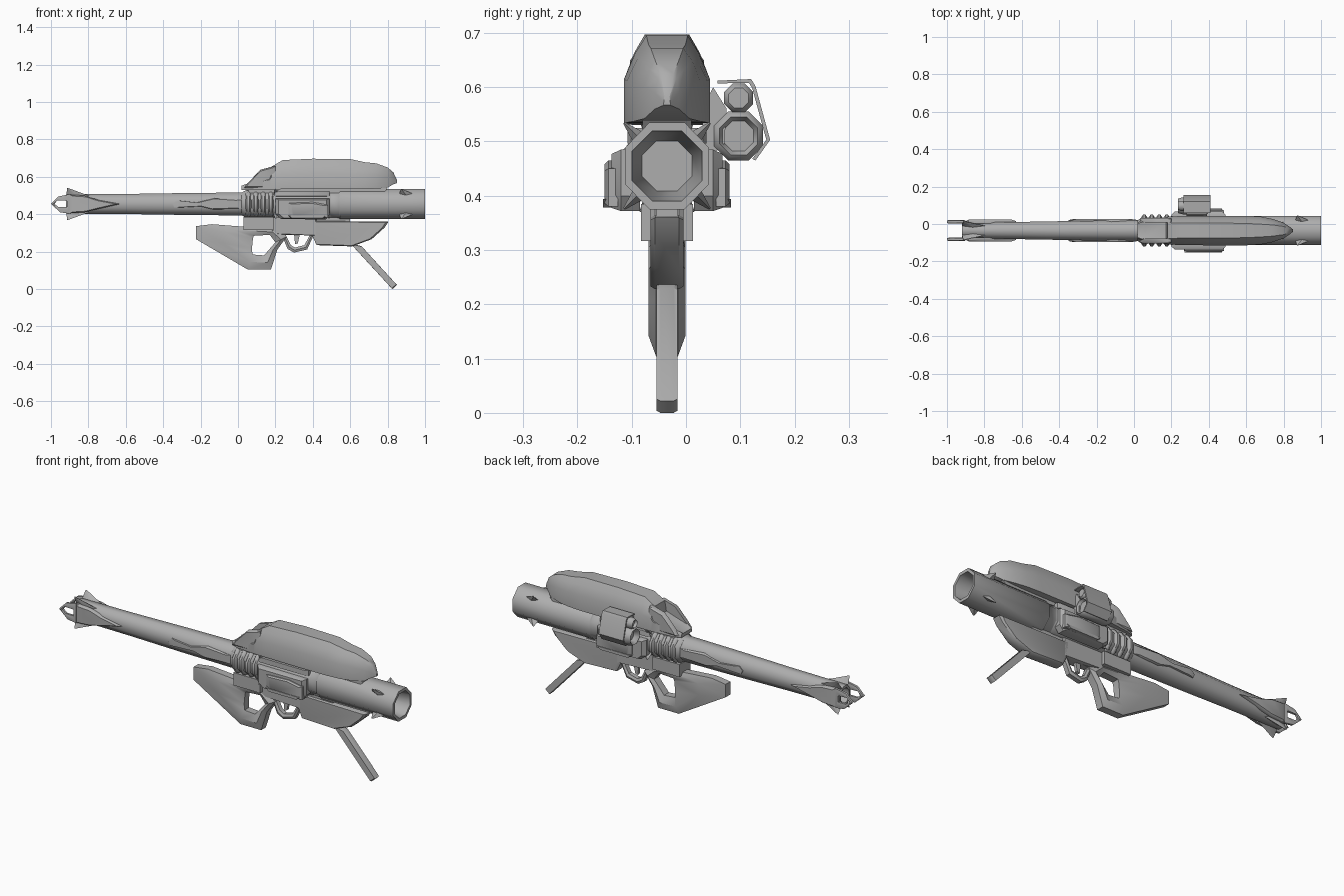
import bpy, bmesh, math

YC, ZC = -0.035, 0.455          # barrel axis

grey = bpy.data.materials.new("gunmetal grey")
grey.diffuse_color = (0.42, 0.42, 0.42, 1)


def skin(name, loops, caps=True, closed=False, angle=35):
    """Join equal-length point loops with faces."""
    bm = bmesh.new()
    rows = [[bm.verts.new(p) for p in lp] for lp in loops]
    n = len(rows[0])
    pairs = list(zip(rows, rows[1:])) + ([(rows[-1], rows[0])] if closed else [])
    for a, b in pairs:
        for i in range(n):
            j = (i + 1) % n
            bm.faces.new((a[i], a[j], b[j], b[i]))
    if caps and not closed:
        bm.faces.new(rows[0][::-1])
        bm.faces.new(rows[-1])
    bmesh.ops.recalc_face_normals(bm, faces=bm.faces)
    me = bpy.data.meshes.new(name)
    bm.to_mesh(me)
    bm.free()
    me.shade_smooth()
    me.set_sharp_from_angle(angle=math.radians(angle))
    me.materials.append(grey)
    ob = bpy.data.objects.new(name, me)
    bpy.context.collection.objects.link(ob)
    return ob


def tube(name, rows, n=8, yc=YC, zc=ZC, angle=50):
    """Rows of (x, y radius, z radius) along the x axis."""
    loops = []
    for x, ry, rz in rows:
        ang = [(i + 0.5) * 2 * math.pi / n for i in range(n)]
        loops.append([(x, yc + ry * math.cos(a), zc + rz * math.sin(a)) for a in ang])
    return skin(name, loops, angle=angle)


def prism(name, pts, layers):
    """Side outline (x, z) repeated at layers of (y, scale about its middle)."""
    cx = sum(p[0] for p in pts) / len(pts)
    cz = sum(p[1] for p in pts) / len(pts)
    return skin(name, [[(cx + (x - cx) * s, y, cz + (z - cz) * s) for x, z in pts]
                       for y, s in layers])


def frame(name, outer, inner, yc, edge, mid):
    """Outline with a hole, thicker along its middle line."""
    m = [((a[0] + b[0]) / 2, (a[1] + b[1]) / 2) for a, b in zip(outer, inner)]
    order = [(outer, -edge), (m, -mid), (inner, -edge), (inner, edge), (m, mid), (outer, edge)]
    return skin(name, [[(x, yc + y, z) for x, z in pts] for pts, y in order], closed=True)


def blade(name, x0, x1, xt, r0, rt, deg, w):
    """Thorn standing out from the barrel at an angle."""
    a = math.radians(deg)
    def at(x, r, t):
        return (x, YC + r * math.cos(a) - t * math.sin(a), ZC + r * math.sin(a) + t * math.cos(a))
    xm = (x0 + x1) / 2
    base = [at(x0, r0, 0), at(xm, r0, w), at(x1, r0, 0), at(xm, r0, -w)]
    tip = [at(xt + dx, rt, t) for dx, t in ((-.003, 0), (0, .002), (.003, 0), (0, -.002))]
    return skin(name, [base, tip])


# barrels
tube("front_barrel", [(.49, .076, .078), (.54, .078, .08), (.545, .084, .087), (1, .084, .087),
                      (1, .07, .07), (.8, .05, .05)])
tube("rear_barrel", [(-.80, .034, .04), (-.92, .036, .042), (-.92, .046, .056), (-.6, .05, .058),
                     (-.3, .056, .063), (.06, .059, .067)])
tube("receiver", [(.02, .06, .066), (.04, .075, .078), (.48, .08, .082), (.50, .076, .078)])
for i in range(4):
    x = .055 + i * .04
    tube("cooling_rib_%d" % (i + 1), [(x - .016, .074, .066), (x - .006, .09, .077),
                                      (x + .006, .09, .077), (x + .016, .074, .066)], 10)

# parts mirrored on both sides of the barrel axis
for side, s in (("right", -1), ("left", 1)):
    y = lambda d: YC + s * d
    prism(side + "_receiver_pod", [(.20, .40), (.23, .375), (.47, .372), (.49, .40), (.49, .485), (.20, .485)],
          [(y(.05), 1), (y(.085), 1), (y(.102), .88)])
    prism(side + "_pod_panel", [(.27, .40), (.29, .38), (.48, .38), (.48, .45), (.40, .465), (.27, .46)],
          [(y(.09), 1), (y(.108), 1), (y(.115), .85)])
    prism(side + "_pod_lower_lip", [(.26, .395), (.28, .378), (.46, .378), (.48, .395)],
          [(y(.08), 1), (y(.118), .9)])
    prism(side + "_upper_rail", [(.19, .495), (.49, .495), (.49, .525), (.20, .525)],
          [(y(.03), 1), (y(.066), 1), (y(.073), .9)])
    prism(side + "_barrel_plate", [(-.35, .455), (-.33, .475), (-.22, .463), (-.12, .487), (.02, .478),
                                   (.02, .43), (-.13, .425), (-.20, .442), (-.34, .435)],
          [(y(.045), 1), (y(.056), 1), (y(.061), .85)])
    prism(side + "_muzzle_plate", [(-.90, .505), (-.82, .50), (-.74, .475), (-.63, .455), (-.74, .43),
                                   (-.82, .41), (-.90, .405)], [(y(.038), 1), (y(.05), 1), (y(.058), .85)])
    frame(side + "_muzzle_tip", [(-1, .455), (-.96, .495), (-.90, .507), (-.90, .403), (-.95, .41)],
          [(-.98, .455), (-.968, .474), (-.915, .472), (-.915, .438), (-.96, .438)], y(.047), .006, .009)
    prism(side + "_rear_fin", [(.03, .54), (.05, .565), (.12, .638), (.20, .66), (.22, .54)],
          [(y(.042), 1), (y(.062), .97), (y(.068), .85)])
    for level, deg in (("upper", 1), ("lower", -1)):
        base = 90 - s * 90
        a = base + s * deg * 45
        blade("front_%s_%s_thorn" % (side, level), .86, .945, .875, .072, .112, a, .014)
        blade("muzzle_%s_%s_fin" % (side, level), -.92, -.78, -.91, .044, .098, base + s * deg * 60, .014)
        blade("receiver_%s_%s_thorn" % (side, level), .19, .26, .2, .07, .11, a, .012)

# top housing, lofted along the barrel: x, bottom, shoulder, top, half width, top half width
rows = [(.02, .53, .542, .548, .045, .03), (.06, .53, .555, .565, .06, .04), (.17, .532, .585, .60, .072, .044),
        (.18, .533, .60, .655, .074, .042), (.24, .534, .612, .69, .077, .041), (.40, .534, .615, .697, .079, .041),
        (.60, .534, .615, .695, .079, .038), (.68, .535, .612, .678, .074, .034), (.74, .537, .61, .672, .062, .03),
        (.80, .542, .60, .65, .042, .022), (.83, .56, .59, .625, .022, .012), (.85, .567, .572, .58, .006, .004)]
skin("top_housing", [[(x, YC - w, b), (x, YC - w, sh), (x, YC - (w + t) / 2, (sh + z) / 2 + .008), (x, YC - t, z),
                      (x, YC + t, z), (x, YC + (w + t) / 2, (sh + z) / 2 + .008), (x, YC + w, sh), (x, YC + w, b)]
                     for x, b, sh, z, w, t in rows], angle=40)
prism("housing_rail", [(.06, .515), (.78, .515), (.80, .54), (.05, .54)], [(YC - .045, 1), (YC + .045, 1)])

# stock with thumb hole, and the block that carries it
frame("stock", [(-.225, .336), (-.225, .267), (.053, .104), (.176, .104), (.21, .21), (.26, .28), (.20, .32), (-.14, .347)],
      [(.08, .272), (.075, .22), (.077, .185), (.14, .18), (.165, .21), (.20, .25), (.17, .29), (.085, .285)],
      YC, .02, .034)
prism("stock_block", [(.03, .317), (.19, .317), (.19, .385), (.03, .385)], [(YC - .048, 1), (YC + .048, 1)])

# trigger group
prism("trigger_housing", [(.18, .295), (.42, .285), (.42, .385), (.18, .385)],
      [(YC - .03, .95), (YC - .022, 1), (YC + .022, 1), (YC + .03, .95)])
frame("trigger_guard", [(.23, .30), (.265, .215), (.30, .195), (.37, .212), (.41, .30)],
      [(.255, .29), (.282, .235), (.305, .222), (.355, .235), (.385, .29)], YC, .012, .018)
prism("trigger", [(.30, .29), (.33, .29), (.32, .245), (.305, .24)], [(YC - .008, 1), (YC + .008, 1)])

# foregrip
prism("foregrip", [(.38, .365), (.805, .36), (.785, .33), (.715, .267), (.61, .228), (.42, .235), (.39, .30)],
      [(YC - .03, .93), (YC - .022, 1), (YC + .022, 1), (YC + .03, .93)])
prism("foregrip_mount", [(.42, .355), (.60, .355), (.60, .39), (.42, .39)], [(YC - .02, 1), (YC + .02, 1)])

# folding support leg
prism("support_leg", [(.60, .245), (.66, .23), (.85, .022), (.825, 0)],
      [(YC - .019, .97), (YC - .012, 1), (YC + .012, 1), (YC + .019, .97)])

# sight on the left side: two lens barrels under a folded cover
SY = .097
tube("lower_lens", [(.26, .025, .025), (.245, .032, .032), (.235, .042, .042), (.26, .049, .049), (.39, .049, .049),
                    (.40, .038, .038), (.385, .03, .03)], 8, SY, .51)
tube("upper_lens", [(.25, .018, .018), (.235, .022, .022), (.25, .029, .029), (.39, .029, .029),
                    (.40, .02, .02)], 8, SY, .58)
cover = [(.058, .612), (.12, .615), (.128, .602), (.155, .503), (.128, .465),
         (.122, .468), (.148, .503), (.122, .598), (.116, .608), (.058, .607)]
skin("sight_cover", [[(x, y, z) for y, z in cover] for x in (.265, .41)])
skin("sight_mount", [[(x, y, z) for y, z in ((.03, .47), (.07, .49), (.075, .56), (.05, .6), (.03, .56))]
                     for x in (.28, .39)])
